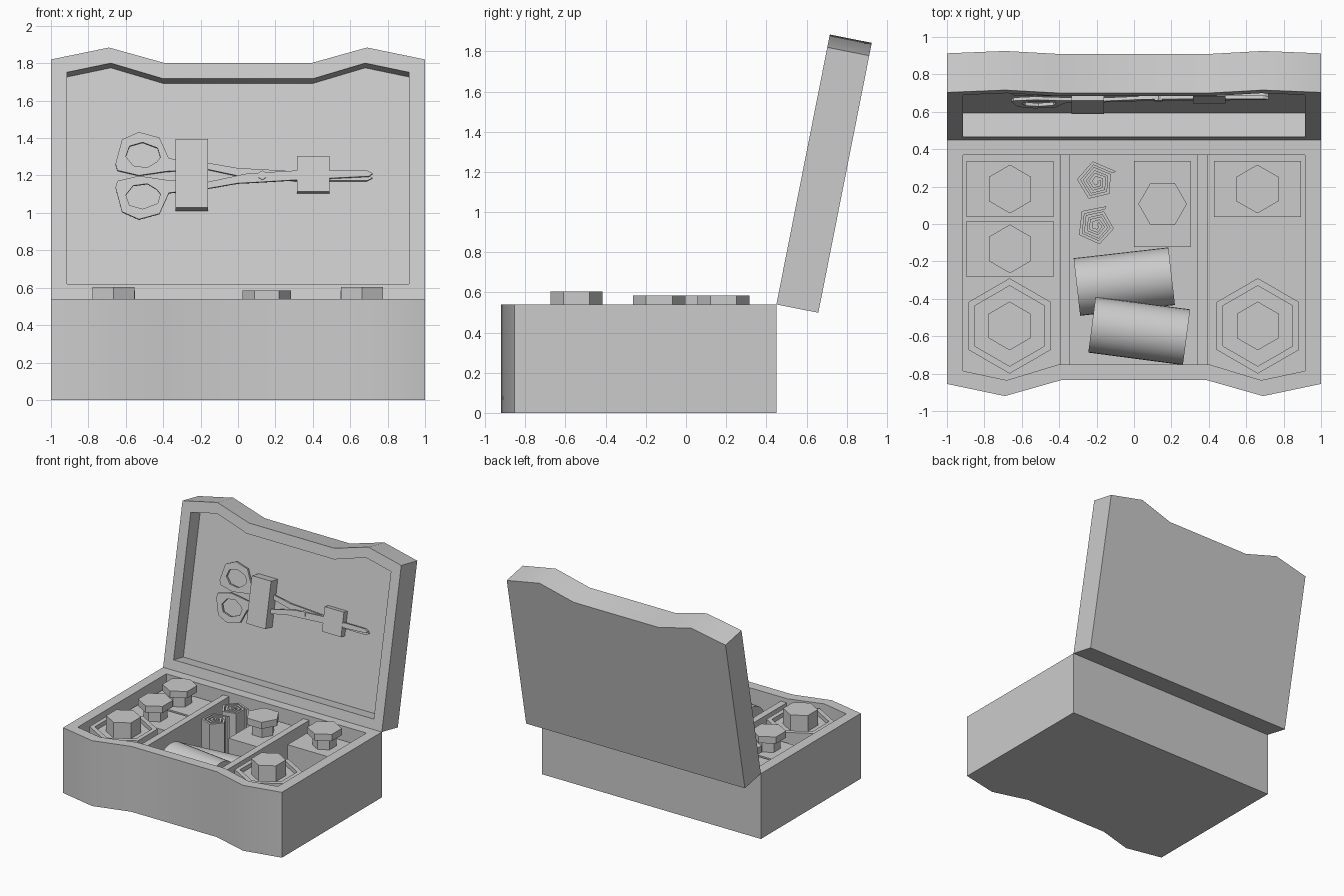
import bpy, bmesh
from math import sin, cos, pi, radians
from mathutils import Matrix, Vector

if "Cube" in bpy.data.objects:
    bpy.data.objects.remove(bpy.data.objects["Cube"], do_unlink=True)

grey = bpy.data.materials.new("plain grey")
grey.use_nodes = True
grey.diffuse_color = (0.6, 0.6, 0.6, 1)
grey.node_tree.nodes["Principled BSDF"].inputs["Base Color"].default_value = (0.6, 0.6, 0.6, 1)


def finish(name, bm, matrix=None, smooth=False):
    bmesh.ops.recalc_face_normals(bm, faces=bm.faces)
    mesh = bpy.data.meshes.new(name)
    bm.to_mesh(mesh)
    bm.free()
    mesh.materials.append(grey)
    ob = bpy.data.objects.new(name, mesh)
    bpy.context.collection.objects.link(ob)
    if matrix:
        ob.matrix_world = matrix
    if smooth:
        bpy.ops.object.select_all(action='DESELECT')
        ob.select_set(True)
        bpy.context.view_layer.objects.active = ob
        bpy.ops.object.shade_smooth_by_angle(angle=radians(32))
    return ob


def prism(name, points, low, high, matrix=None, smooth=False):
    """Extrude a flat outline between two heights."""
    bm = bmesh.new()
    a = [bm.verts.new((x, y, low)) for x, y in points]
    b = [bm.verts.new((x, y, high)) for x, y in points]
    bm.faces.new(a)
    bm.faces.new(b)
    for i in range(len(a)):
        j = (i + 1) % len(a)
        bm.faces.new((a[i], a[j], b[j], b[i]))
    return finish(name, bm, matrix, smooth)


def tray(name, outer, inner, low, high, floor=None, matrix=None, smooth=False):
    """Hollow prism; without a floor the hole goes right through."""
    bm = bmesh.new()

    def loop(points, z):
        return [bm.verts.new((x, y, z)) for x, y in points]

    inner_z = low if floor is None else floor
    loops = [loop(outer, low), loop(outer, high), loop(inner, high), loop(inner, inner_z)]
    pairs = list(zip(loops, loops[1:]))
    if floor is None:
        pairs.append((loops[3], loops[0]))
    else:
        bm.faces.new(loops[0])
        bm.faces.new(loops[3])
    for p, q in pairs:
        for i in range(len(p)):
            j = (i + 1) % len(p)
            bm.faces.new((p[i], p[j], q[j], q[i]))
    return finish(name, bm, matrix, smooth)


def mirrored(half):
    return half + [(-x, y) for x, y in reversed(half)]


def rect(x0, x1, y0, y1):
    return [(x0, y0), (x1, y0), (x1, y1), (x0, y1)]


def ngon(x, y, r, sides=6, turn=pi / 2):
    return [(x + r * cos(turn + 2 * pi * i / sides), y + r * sin(turn + 2 * pi * i / sides))
            for i in range(sides)]


# Case shell with a bowed front
FLOOR = 0.08
outer = mirrored([(-1, 0.45), (-1, -0.855), (-0.69, -0.92), (-0.39, -0.835)])
inner = mirrored([(-0.915, 0.37), (-0.915, -0.785), (-0.68, -0.835), (-0.4, -0.75)])
tray("case_base", outer, inner, 0, 0.54, FLOOR, smooth=True)
for side, x in (("right", -0.368), ("left", 0.365)):
    prism(side + "_divider", rect(x - 0.027, x + 0.027, -0.755, 0.372), FLOOR, 0.505)

# Open lid: local x across, y up the lid, z out of its opening
s, c = sin(radians(11.2)), cos(radians(11.2))
lid = Matrix(((1, 0, 0, 0), (0, s, -c, 0.45), (0, c, s, 0.54), (0, 0, 0, 1)))
LID_FLOOR = -0.13


def flip(points):
    return [(x, 0.45 - y) for x, y in points]


tray("lid", flip(outer), flip(inner), -0.213, 0, LID_FLOOR, lid, smooth=True)


# Scissors held in the lid
def on_lid(points, sign=1):
    return [(x, 0.69 + sign * z / c) for x, z in points]


handle_out = [(-0.655, 0.065), (-0.62, 0.195), (-0.53, 0.235), (-0.42, 0.205),
              (-0.37, 0.095), (-0.38, 0.025), (-0.53, 0.003), (-0.645, 0.03)]
handle_in = [(-0.6, 0.105), (-0.58, 0.16), (-0.51, 0.18), (-0.43, 0.15),
             (-0.415, 0.1), (-0.435, 0.075), (-0.485, 0.045), (-0.56, 0.055)]
blade = [(-0.38, 0.095), (-0.16, 0.07), (0, 0.042), (0.1, 0.037), (0.3, 0.025), (0.7, 0.005),
         (0.72, -0.01), (0.69, -0.025), (0.3, -0.025), (0.05, -0.01), (-0.16, 0.035), (-0.38, 0.025)]
for label, sign, z in (("upper", 1, LID_FLOOR + 0.012), ("lower", -1, LID_FLOOR + 0.03)):
    tray(label + "_scissor_handle", on_lid(handle_out, sign), on_lid(handle_in, sign),
         z, z + 0.018, None, lid)
    prism(label + "_scissor_blade", on_lid(blade, sign), z, z + 0.018, lid)
prism("scissor_pivot", ngon(0.13, 0.69, 0.025), LID_FLOOR, LID_FLOOR + 0.055, lid)
prism("wide_strap", rect(-0.335, -0.16, 0.505, 0.88), LID_FLOOR, LID_FLOOR + 0.09, lid)
prism("narrow_strap", rect(0.315, 0.49, 0.6, 0.795), LID_FLOOR, LID_FLOOR + 0.05, lid)


# Square bottles with six-sided caps
def bottle(name, x, y, wide, deep, turn=pi / 2):
    prism(name + "_body", rect(x - wide, x + wide, y - deep, y + deep), FLOOR, 0.44)
    prism(name + "_neck", ngon(x, y, 0.09, turn=turn), 0.44, 0.53)
    prism(name + "_cap", ngon(x, y, 0.13, turn=turn), 0.53, 0.585)


bottle("back_right_bottle", -0.663, 0.187, 0.233, 0.15)
bottle("middle_right_bottle", -0.663, -0.133, 0.233, 0.15)
bottle("back_left_bottle", 0.66, 0.187, 0.233, 0.15)
bottle("centre_bottle", 0.153, 0.107, 0.153, 0.23, turn=0)

# Six-sided jars with a raised rim
for side, x in (("right", -0.665), ("left", 0.662)):
    tray(side + "_jar", ngon(x, -0.545, 0.255), ngon(x, -0.545, 0.215), FLOOR, 0.51, 0.475)
    prism(side + "_jar_lid", ngon(x, -0.545, 0.13), 0.475, 0.605)

# Rolled bandages, wound as five-sided spirals
for name, y, turn in (("back_bandage", 0.225, 0.5), ("front_bandage", -0.01, 1.1)):
    def spiral(offset):
        return [(-0.2 + (0.118 - 0.0062 * i - offset) * cos(turn + 2 * pi * i / 5),
                 y + (0.118 - 0.0062 * i - offset) * sin(turn + 2 * pi * i / 5)) for i in range(16)]
    prism(name, spiral(0) + spiral(0.02)[::-1], FLOOR, 0.5)

# Rolls of cloth lying on their sides
for name, place, r, angle in (("lower_cloth_roll", (-0.052, -0.308, FLOOR + 0.155), 0.155, 6.5),
                              ("upper_cloth_roll", (0.028, -0.572, 0.355), 0.15, -7.5)):
    turned = (Matrix.Translation(Vector(place)) @ Matrix.Rotation(radians(angle), 4, 'Z')
              @ Matrix.Rotation(pi / 2, 4, 'Y'))
    prism(name, ngon(0, 0, r, 32), -0.255, 0.255, turned, smooth=True)
